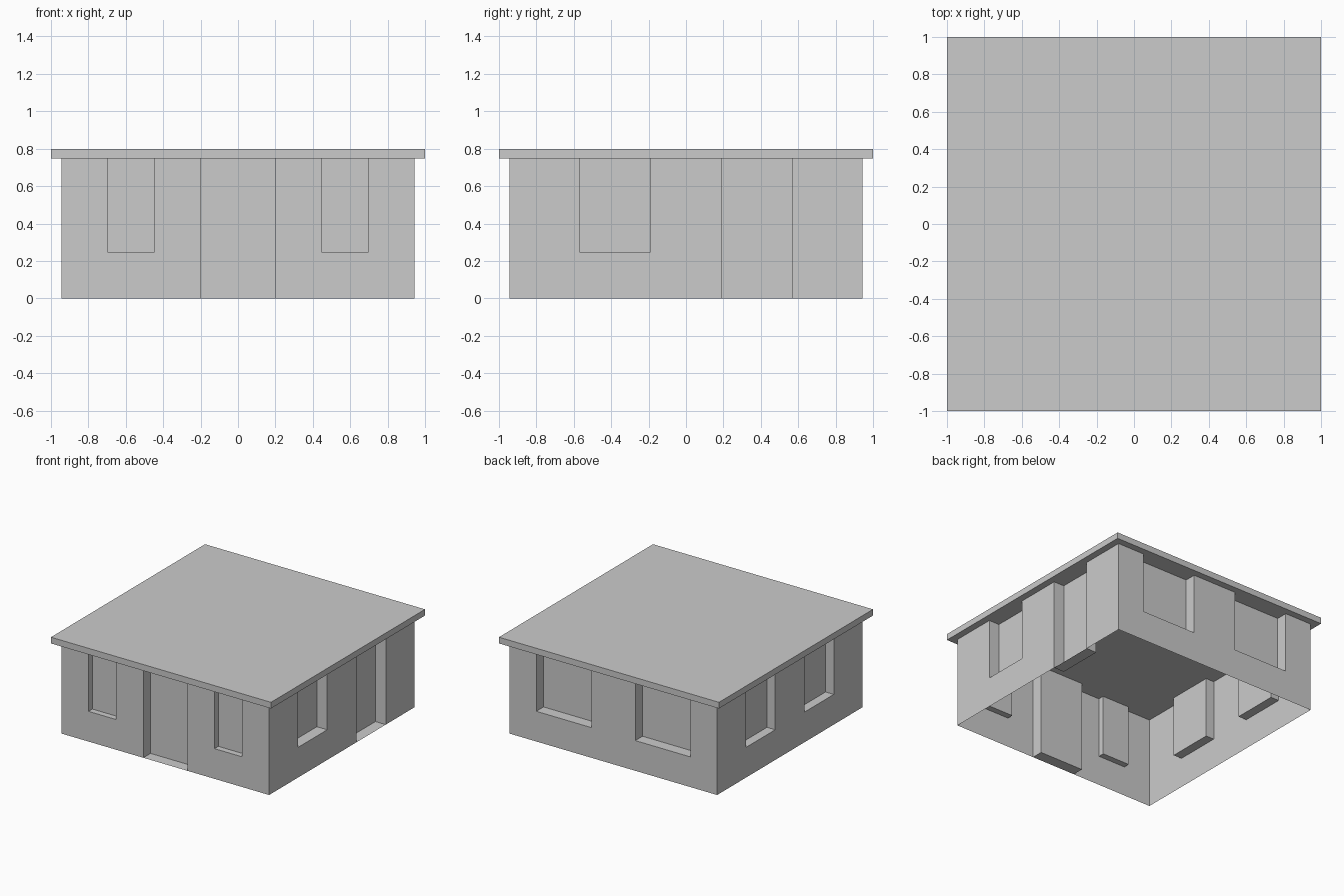
import bpy, bmesh
from math import radians
from mathutils import Matrix, Vector

if "Cube" in bpy.data.objects:
    bpy.data.objects.remove(bpy.data.objects["Cube"])

HALF, TOP, DEEP, MID, SHALLOW, SILL = 0.944, 0.747, 0.094, 0.075, 0.05, 0.248

def build_wall(name, angle, openings):
    """Single-skin wall; each opening (left, right, sill, depth) is a recess reaching the roof."""
    bm = bmesh.new()
    rot = Matrix.Rotation(radians(angle), 3, 'Z')

    def quad(*pts):
        bm.faces.new([bm.verts.new(rot @ Vector((u, d - HALF, z))) for u, d, z in pts])

    def panel(a, b, d, z0, z1):
        quad((a, d, z0), (b, d, z0), (b, d, z1), (a, d, z1))

    u = -HALF
    for a, b, s, depth in openings:
        panel(u, a, 0, 0, TOP)                      # solid pier
        if s > 0:
            panel(a, b, 0, 0, s)                    # wall under the sill
        panel(a, b, depth, s, TOP)                  # recessed pane
        quad((a, 0, s), (b, 0, s), (b, depth, s), (a, depth, s))            # ledge
        quad((a, 0, s), (a, depth, s), (a, depth, TOP), (a, 0, TOP))        # left jamb
        quad((b, depth, s), (b, 0, s), (b, 0, TOP), (b, depth, TOP))        # right jamb
        u = b
    panel(u, HALF, 0, 0, TOP)
    bmesh.ops.remove_doubles(bm, verts=bm.verts, dist=1e-5)
    mesh = bpy.data.meshes.new(name)
    bm.to_mesh(mesh)
    bm.free()
    bpy.context.collection.objects.link(bpy.data.objects.new(name, mesh))

# Four walls, positions measured left to right as seen from outside
build_wall("front_wall", 0, [(-0.698, -0.447, SILL, SHALLOW), (-0.2, 0.2, 0, DEEP),
                             (0.447, 0.698, SILL, SHALLOW)])
build_wall("right_wall", 90, [(-0.57, -0.19, SILL, DEEP), (0.19, 0.57, 0, DEEP)])
build_wall("back_wall", 180, [(-0.70, -0.2, SILL, DEEP), (0.2, 0.70, SILL, DEEP)])
build_wall("left_wall", 270, [(-0.57, -0.19, SILL, MID), (0.19, 0.57, SILL, MID)])

# Overhanging flat roof slab
bpy.ops.mesh.primitive_cube_add(size=1, location=(0, 0, TOP + 0.0255))
roof = bpy.context.object
roof.name = "roof_slab"
roof.scale = (2, 2, 0.051)
